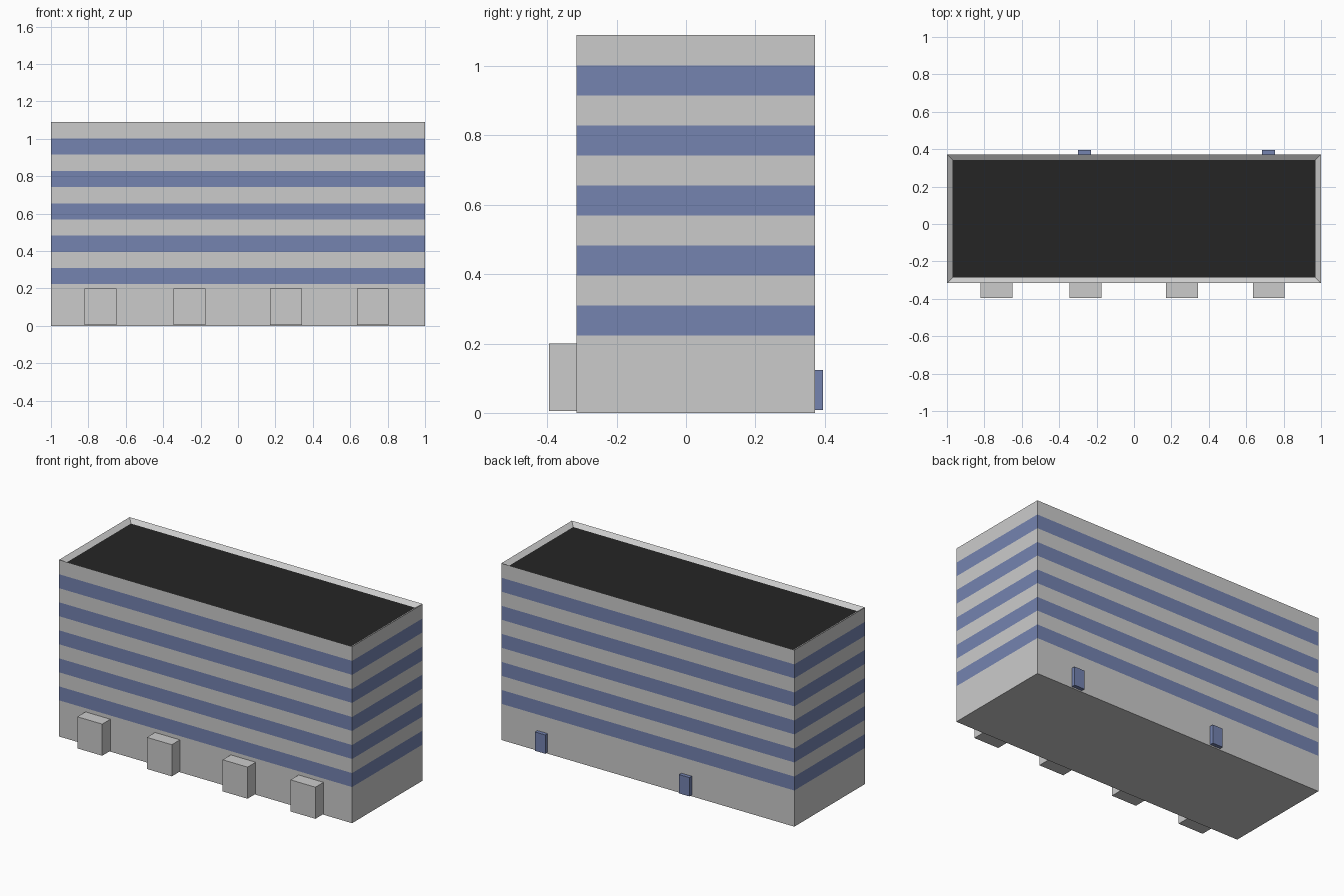
import bpy, bmesh

if "Cube" in bpy.data.objects:
    bpy.data.objects.remove(bpy.data.objects["Cube"])


def material(name, rgb):
    m = bpy.data.materials.new(name)
    m.diffuse_color = (*rgb, 1)
    m.use_nodes = True
    m.node_tree.nodes["Principled BSDF"].inputs["Base Color"].default_value = m.diffuse_color
    return m


glass = material("blue_glass", (0.176, 0.228, 0.435))
tar = material("black_roofing", (0.018, 0.018, 0.018))
concrete = material("grey_concrete", (0.8, 0.8, 0.8))

X, Y0, Y1, TOP = 1.0, -0.316, 0.372, 1.09   # main block extents


def finish(bm, name, mats):
    bmesh.ops.recalc_face_normals(bm, faces=bm.faces)
    mesh = bpy.data.meshes.new(name)
    bm.to_mesh(mesh)
    bm.free()
    ob = bpy.data.objects.new(name, mesh)
    bpy.context.collection.objects.link(ob)
    for m in mats:
        mesh.materials.append(m)
    return ob


def box(name, x0, x1, y0, y1, z0, z1, mats=()):
    bm = bmesh.new()
    bmesh.ops.create_cube(bm, size=1)
    for v in bm.verts:
        v.co = ((x0 + x1) / 2 + v.co.x * (x1 - x0),
                (y0 + y1) / 2 + v.co.y * (y1 - y0),
                (z0 + z1) / 2 + v.co.z * (z1 - z0))
    return finish(bm, name, mats)


# Main block: stacked rectangular rings, window bands alternate with concrete
rings = [(0, 0)]
for i in range(5):
    z = 0.223 + 0.173 * i
    rings += [(0, z), (0, z + 0.086)]
rings += [(0, TOP), (0.03, TOP - 0.02)]     # parapet slopes inward to the roof

bm = bmesh.new()
loops = []
for d, z in rings:
    loops.append([bm.verts.new(p) for p in (
        (-X + d, Y0 + d, z), (X - d, Y0 + d, z),
        (X - d, Y1 - d, z), (-X + d, Y1 - d, z))])
for i, (a, b) in enumerate(zip(loops, loops[1:])):
    for k in range(4):
        n = (k + 1) % 4
        f = bm.faces.new((a[k], a[n], b[n], b[k]))
        f.material_index = 1 if i % 2 and i < 10 else 0
bm.faces.new(loops[0][::-1])
bm.faces.new(loops[-1]).material_index = 2  # flat roof
finish(bm, "tower_block", [concrete, glass, tar])

# Entrance porches along the front
for i, x in enumerate((-0.735, -0.26, 0.257, 0.72)):
    box(f"entrance_porch_{i + 1}", x - 0.085, x + 0.085, -0.395, Y0, 0.005, 0.2)

# Back doors
for i, x in enumerate((-0.265, 0.719)):
    box(f"back_door_{i + 1}", x - 0.035, x + 0.035, Y1, 0.395, 0.008, 0.124, [glass])
